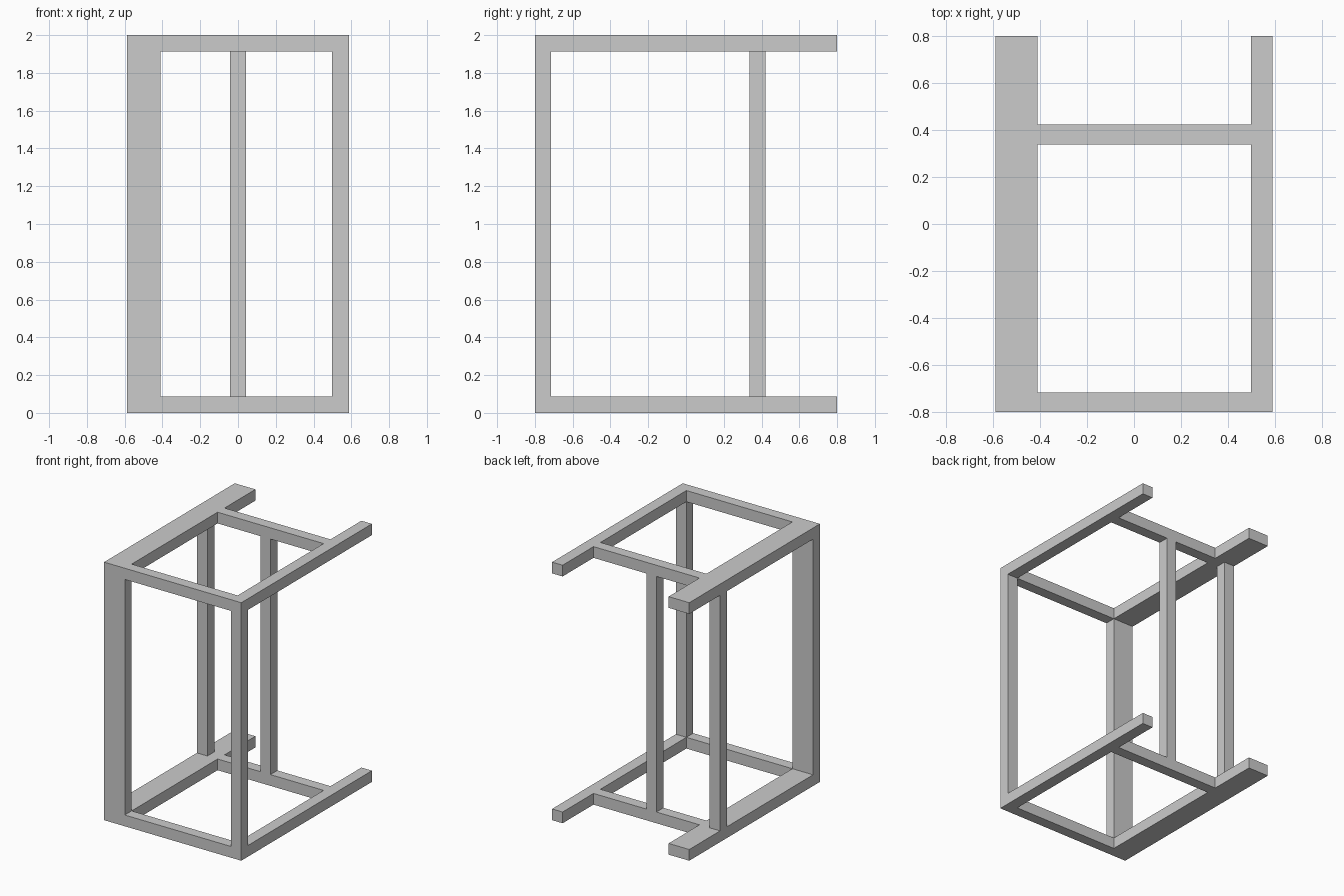
import bpy, bmesh

if "Cube" in bpy.data.objects:
    bpy.data.objects.remove(bpy.data.objects["Cube"])

# Plan layout: (x0, x1, y0, y1)
RAILS = [(-.588, -.411, -.8, .8),      # wide left rail
         (.498, .588, -.8, .8),        # right rail
         (-.588, .588, -.8, -.716),    # front rail
         (-.588, .588, .337, .422)]    # rear cross rail
POSTS = {"front_left_post": (-.588, -.411, -.8, -.716),
         "front_right_post": (.498, .588, -.8, -.716),
         "rear_left_post": (-.588, -.498, .337, .422),
         "rear_middle_post": (-.042, .042, .337, .422)}
T, H = .087, 2.0                       # rail height, total height

rects = RAILS + list(POSTS.values())
XS = sorted({v for r in rects for v in r[:2]})
YS = sorted({v for r in rects for v in r[2:]})


def inside(x, y, areas):
    return any(a < x < b and c < y < d for a, b, c, d in areas)


def finish(name, bm):
    bmesh.ops.remove_doubles(bm, verts=bm.verts, dist=1e-5)
    bmesh.ops.recalc_face_normals(bm, faces=bm.faces)
    me = bpy.data.meshes.new(name)
    bm.to_mesh(me)
    bm.free()
    bpy.context.collection.objects.link(bpy.data.objects.new(name, me))


def quad(bm, pts):
    return bm.faces.new([bm.verts.new(p) for p in pts])


def wall(bm, p, q, z0, z1):
    quad(bm, [(*p, z0), (*q, z0), (*q, z1), (*p, z1)])


def frame(name, z0, z1, joint_z):
    """Rail frame, left open where the posts join it."""
    bm = bmesh.new()
    for x0, x1 in zip(XS, XS[1:]):
        for y0, y1 in zip(YS, YS[1:]):
            cx, cy = (x0 + x1) / 2, (y0 + y1) / 2
            if not inside(cx, cy, RAILS):
                continue
            for z in (z0, z1):
                if z != joint_z or not inside(cx, cy, POSTS.values()):
                    quad(bm, [(x0, y0, z), (x1, y0, z), (x1, y1, z), (x0, y1, z)])
            e = .001
            for nx, ny, p, q in ((x0 - e, cy, (x0, y1), (x0, y0)),
                                 (x1 + e, cy, (x1, y0), (x1, y1)),
                                 (cx, y0 - e, (x0, y0), (x1, y0)),
                                 (cx, y1 + e, (x1, y1), (x0, y1))):
                if not inside(nx, ny, RAILS):
                    wall(bm, p, q, z0, z1)
    finish(name, bm)


# Lower and upper frames
frame("lower_frame", 0, T, T)
frame("upper_frame", H - T, H, H - T)

# Upright posts: four walls each, ends meet the frames
for name, (x0, x1, y0, y1) in POSTS.items():
    bm = bmesh.new()
    ring = [(x0, y0), (x1, y0), (x1, y1), (x0, y1)]
    for p, q in zip(ring, ring[1:] + ring[:1]):
        wall(bm, p, q, T, H - T)
    bmesh.ops.remove_doubles(bm, verts=bm.verts, dist=1e-5)
    # Make every wall face outward from the post centre
    bm.normal_update()
    for f in bm.faces:
        c = f.calc_center_median()
        if f.normal.x * (c.x - (x0 + x1) / 2) + f.normal.y * (c.y - (y0 + y1) / 2) < 0:
            f.normal_flip()
    finish(name, bm)
